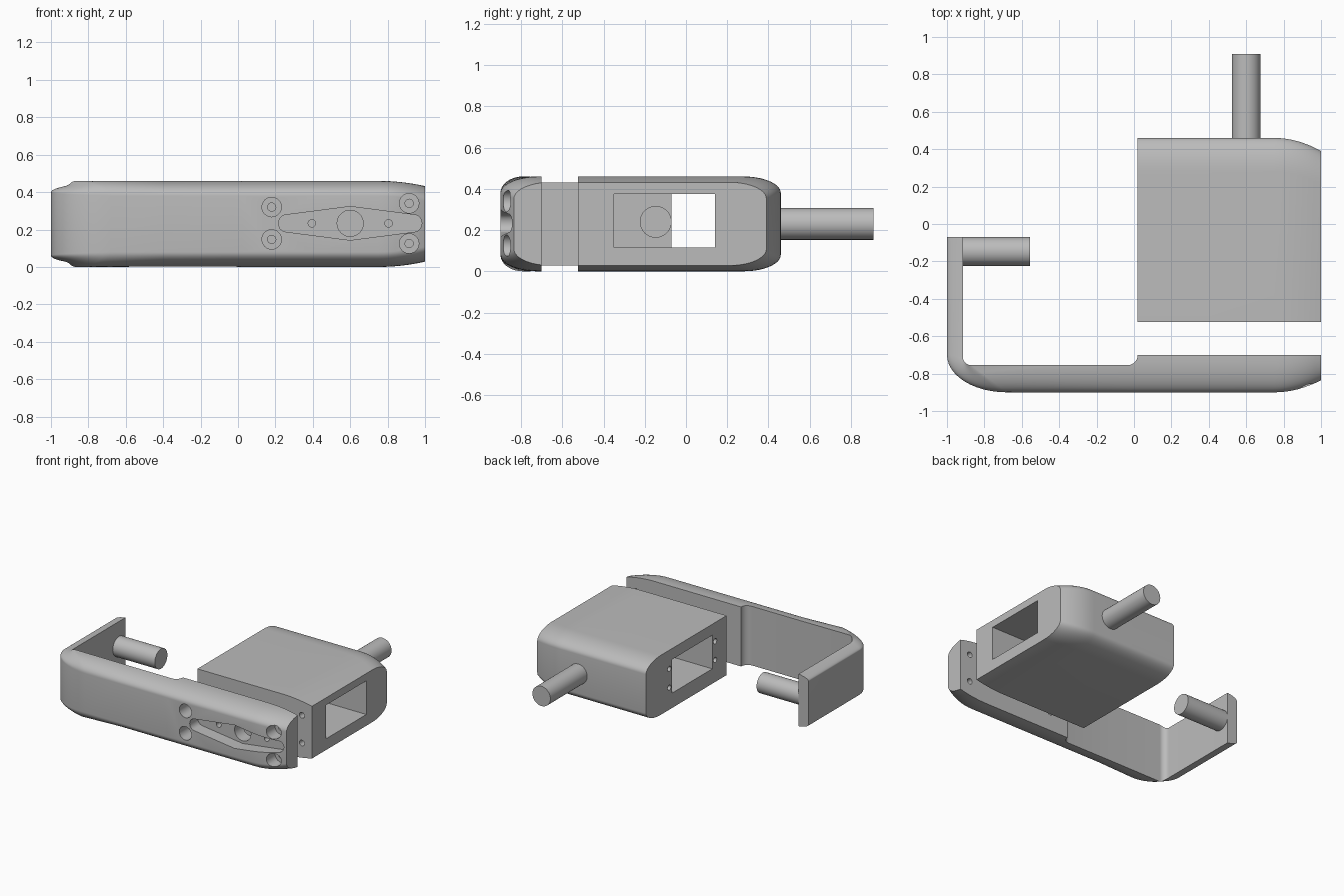
import bpy, bmesh, math
from mathutils import Matrix, Vector

cube = bpy.data.objects.get("Cube")
if cube:
    bpy.data.objects.remove(cube, do_unlink=True)

MID = 0.23  # middle height of every part
grey = bpy.data.materials.new("plain grey")
grey.use_nodes = True
grey.diffuse_color = (0.5, 0.5, 0.5, 1)
grey.node_tree.nodes["Principled BSDF"].inputs["Base Color"].default_value = (0.5, 0.5, 0.5, 1)


def make(name, bm):
    bmesh.ops.recalc_face_normals(bm, faces=bm.faces)
    mesh = bpy.data.meshes.new(name)
    bm.to_mesh(mesh)
    bm.free()
    mesh.materials.append(grey)
    obj = bpy.data.objects.new(name, mesh)
    bpy.context.collection.objects.link(obj)
    return obj


def select(obj):
    bpy.ops.object.select_all(action="DESELECT")
    obj.select_set(True)
    bpy.context.view_layer.objects.active = obj


def smooth(obj):
    select(obj)
    bpy.ops.object.shade_smooth_by_angle(angle=math.radians(28))


def cylinder(name, start, end, radius):
    a, b = Vector(start), Vector(end)
    turn = (b - a).to_track_quat("Z", "Y").to_matrix().to_4x4()
    bm = bmesh.new()
    bmesh.ops.create_cone(bm, cap_ends=True, segments=32, radius1=radius, radius2=radius,
                          depth=(b - a).length, matrix=Matrix.Translation((a + b) / 2) @ turn)
    return make(name, bm)


def cut(obj, cutter):
    mod = obj.modifiers.new("cut", "BOOLEAN")
    mod.operation, mod.solver, mod.object = "DIFFERENCE", "EXACT", cutter
    select(obj)
    bpy.ops.object.modifier_apply(modifier=mod.name)
    bpy.data.objects.remove(cutter, do_unlink=True)


def section(outer, inner, half, round_z, steps=12):
    """Cross-section from a rounded outer edge to a square inner edge."""
    outer, inner = Vector(outer), Vector(inner)
    length = (inner - outer).length
    reach = min(0.18, length * 0.96)
    depths = [reach * (i / steps) ** 2 for i in range(steps + 1)] + [length]
    upper, lower = [], []
    for d in depths:
        t = max(0, 1 - d / 0.18)
        h = half - round_z * (1 - math.sqrt(1 - t * t))
        p = outer.lerp(inner, d / length)
        upper.append((p.x, p.y, MID + h))
        lower.append((p.x, p.y, MID - h))
    return upper + lower[::-1]


def loft(name, sections):
    bm = bmesh.new()
    rings = [[bm.verts.new(p) for p in s] for s in sections]
    n = len(rings[0])
    for a, b in zip(rings, rings[1:]):
        for i in range(n):
            j = (i + 1) % n
            bm.faces.new((a[i], a[j], b[j], b[i]))
    bm.faces.new(rings[0])
    bm.faces.new(rings[-1][::-1])
    return make(name, bm)


def taper(x):
    return max(0, (x - 0.75) / 0.25) ** 2


right_xs = [0.02, 0.4] + [0.75 + 0.25 * i / 8 for i in range(9)]

# Main block, tapering towards its +x end
block = loft("main_block", [section((x, 0.46 - 0.07 * taper(x)), (x, -0.525),
                                    MID - 0.028 * taper(x), 0.08) for x in right_xs])

# Hooked front bar: side arm, rounded corner, thin bar, fillet, thick plate
stations = [section((-1, -0.07), (-0.915, -0.07), 0.208, 0.04)]
for i in range(13):
    a = math.pi / 2 * i / 12
    c, s = math.cos(a), math.sin(a)
    blend = i / 12
    stations.append(section((-0.68 - 0.32 * c, -0.70 - 0.2 * s),
                            (-0.87 - 0.045 * c, -0.71 - 0.045 * s),
                            0.208 + 0.022 * blend, 0.04 + 0.04 * blend))
stations.append(section((-0.4, -0.9), (-0.4, -0.755), MID, 0.08))
for i in range(9):
    a = math.pi / 2 * i / 8
    x = -0.035 + 0.055 * math.sin(a)
    stations.append(section((x, -0.9), (x, -0.70 - 0.055 * math.cos(a)), MID, 0.08))
for x in right_xs[1:]:
    stations.append(section((x, -0.9 + 0.065 * taper(x)), (x, -0.70),
                            MID - 0.028 * taper(x), 0.08))
bar = loft("hooked_front_bar", stations)

# Rectangular window through the block
bm = bmesh.new()
bmesh.ops.create_cube(bm, size=1, matrix=Matrix.Translation((0.5, -0.105, 0.245))
                      @ Matrix.Diagonal((1.4, 0.49, 0.26, 1)))
cut(block, make("window_cutter", bm))

# Small screw holes beside the window
for y in (-0.385, 0.175):
    for z in (0.17, 0.315):
        cut(block, cylinder("side_hole_cutter", (-0.1, y, z), (0.14, y, z), 0.02))

# Counterbored screw holes through the plate and into the block
for x, z in ((0.18, 0.32), (0.18, 0.147), (0.915, 0.34), (0.915, 0.125)):
    cut(bar, cylinder("counterbore_cutter", (x, -1, z), (x, -0.78, z), 0.052))
    cut(bar, cylinder("screw_hole_cutter", (x, -1, z), (x, -0.6, z), 0.022))
    cut(block, cylinder("block_hole_cutter", (x, -0.6, z), (x, -0.4, z), 0.022))

# Long diamond pocket with rounded tips
outline = [(0.6, 0.09)]
for i in range(9):
    a = math.radians(80 - 20 * i)
    outline.append((0.945 + 0.038 * math.cos(a), 0.045 * math.sin(a)))
outline.append((0.6, -0.09))
outline += [(1.2 - x, -z) for x, z in outline[1:-1]]
bm = bmesh.new()
face = bm.faces.new([bm.verts.new((x, -1, MID + 0.003 + z)) for x, z in outline])
moved = bmesh.ops.extrude_face_region(bm, geom=[face])["geom"]
bmesh.ops.translate(bm, vec=(0, 0.2, 0), verts=[v for v in moved if isinstance(v, bmesh.types.BMVert)])
if face.is_valid and not any(len(e.link_faces) > 1 for e in face.edges):
    bm.faces.remove(face)
cut(bar, make("pocket_cutter", bm))
for x, r in ((0.6, 0.07), (0.395, 0.02), (0.805, 0.02)):
    cut(bar, cylinder("pocket_hole_cutter", (x, -1, 0.233), (x, -0.6, 0.233), r))

# Round pegs on the block and on the hook arm
rear_peg = cylinder("rear_peg", (0.6, 0.44, MID), (0.6, 0.91, MID), 0.077)
hook_peg = cylinder("hook_peg", (-0.93, -0.147, 0.24), (-0.555, -0.147, 0.24), 0.077)

for part in (block, bar, rear_peg, hook_peg):
    smooth(part)
